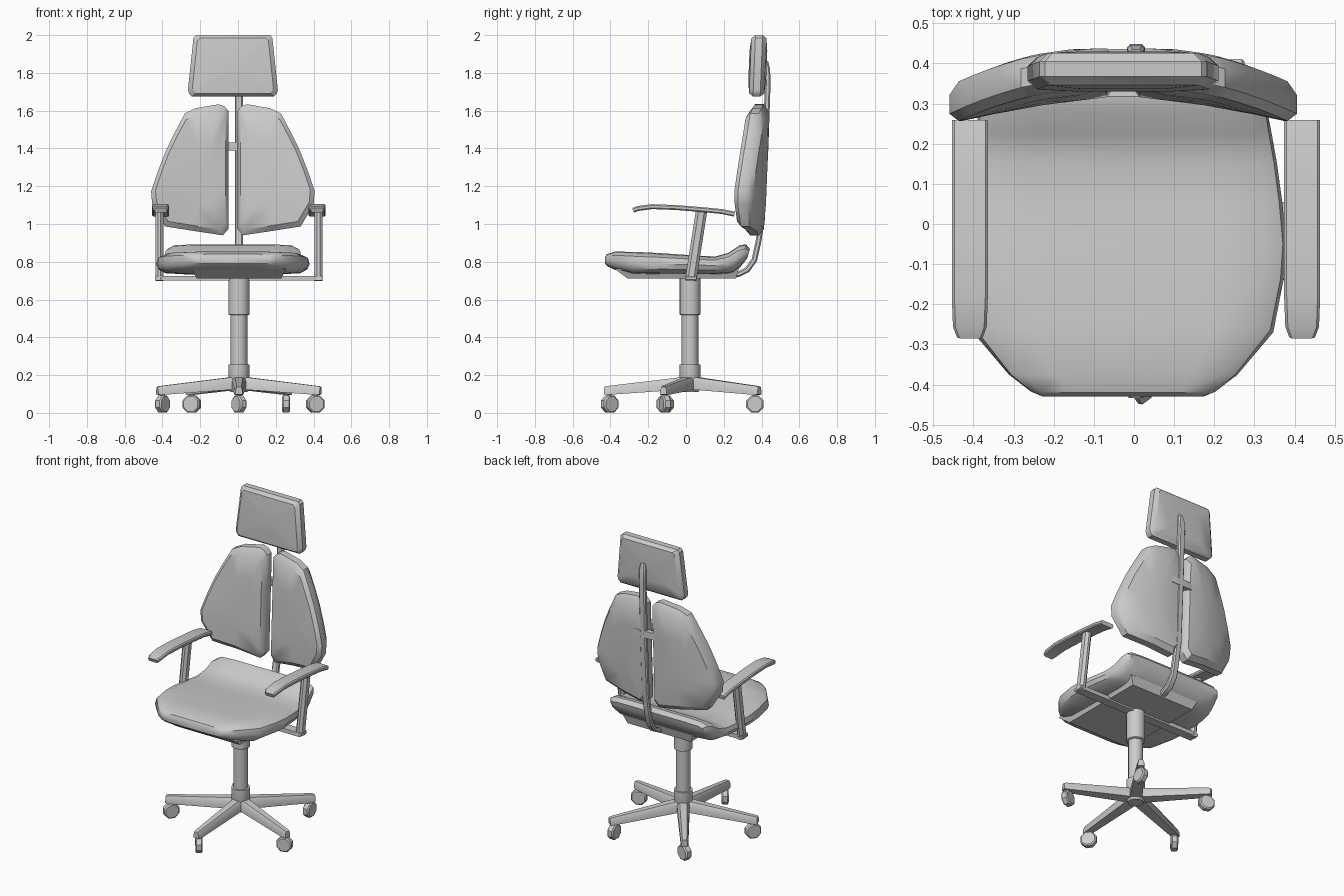
import bpy, bmesh, math
from mathutils import Vector

if "Cube" in bpy.data.objects:
    bpy.data.objects.remove(bpy.data.objects["Cube"])

CX, CB, CY = 0.005, -0.027, 0.021   # frame centre, cushion centre, column y


def loft(name, rings, angle=35):
    """Skin a list of rings; one-point rings close to a tip, others get capped."""
    bm = bmesh.new()
    vs = [[bm.verts.new(p) for p in r] for r in rings]
    for a, b in zip(vs, vs[1:]):
        n = max(len(a), len(b))
        for i in range(n):
            j = (i + 1) % n
            if len(a) == 1:
                bm.faces.new((a[0], b[i], b[j]))
            elif len(b) == 1:
                bm.faces.new((a[i], b[0], a[j]))
            else:
                bm.faces.new((a[i], b[i], b[j], a[j]))
    for r in (vs[0], vs[-1]):
        if len(r) > 2:
            bm.faces.new(r)
    bmesh.ops.recalc_face_normals(bm, faces=bm.faces[:])
    me = bpy.data.meshes.new(name)
    bm.to_mesh(me)
    bm.free()
    me.shade_smooth()
    me.set_sharp_from_angle(angle=math.radians(angle))
    ob = bpy.data.objects.new(name, me)
    bpy.context.collection.objects.link(ob)
    return ob


def strip(name, x, path, widths, thick):
    """Rectangular bar with clipped corners following a (y, z) path."""
    rings = []
    for i, (y, z) in enumerate(path):
        a, b = path[max(i - 1, 0)], path[min(i + 1, len(path) - 1)]
        t = Vector((b[0] - a[0], b[1] - a[1])).normalized()
        w = widths[i] / 2
        h, c = thick / 2, thick * 0.25
        sec = [(-w + c, -h), (w - c, -h), (w, -h + c), (w, h - c),
               (w - c, h), (-w + c, h), (-w, h - c), (-w, -h + c)]
        rings.append([(x + u, y - t.y * v, z + t.x * v) for u, v in sec])
    return loft(name, rings)


def tube(name, prof, n=16):
    """Turned part on the column axis from (radius, z) pairs."""
    return loft(name, [[(CX + r * math.cos(k * math.tau / n), CY + r * math.sin(k * math.tau / n), z)
                        for k in range(n)] for r, z in prof])


def pad(name, outline, centre, half, depth):
    """Cushion: outline in x, z swelling to +-half about the surface y = depth(x, z)."""
    rings = []
    for s, d in ((0, -1), (.5, -1), (.9, -.85), (1, -.4), (1, .4), (.9, .85), (.5, 1), (0, 1)):
        pts = [(centre[0] + (x - centre[0]) * s, centre[1] + (z - centre[1]) * s)
               for x, z in (outline if s else outline[:1])]
        rings.append([(x, depth(x, z) + half * d, z) for x, z in pts])
    return loft(name, rings)


# five-legged base and castors
tube("base_hub", [(.045, .11), (.055, .13), (.055, .255), (.045, .256)])
for k in range(5):
    a = math.radians(-90 + 72 * k)
    d, s = Vector((math.cos(a), math.sin(a), 0)), Vector((-math.sin(a), math.cos(a), 0))
    o = Vector((CX, CY, 0))
    rings = []
    for r, w, zb, zt in ((.0, .04, .125, .195), (.06, .036, .122, .187), (.44, .022, .095, .142), (.455, .018, .098, .138)):
        sec = ((-w, zb), (w, zb), (w, zt - .02), (w * .6, zt), (-w * .6, zt), (-w, zt - .02))
        rings.append([o + d * r + s * u + Vector((0, 0, z)) for u, z in sec])
    loft(f"base_leg_{k}", rings)
    c = o + d * .425
    loft(f"castor_stem_{k}", [[c + Vector((.014 * math.cos(q * math.pi / 3), .014 * math.sin(q * math.pi / 3), z))
                               for q in range(6)] for z in (.06, .11)])
    b = a - math.radians(54)          # castors are all swivelled alike
    ax, rd = Vector((math.cos(b), math.sin(b), 0)), Vector((-math.sin(b), math.cos(b), 0))
    loft(f"castor_wheel_{k}", [[c + ax * t + rd * (r * math.cos((q + .5) * math.pi / 4))
                                + Vector((0, 0, .047 + r * math.sin((q + .5) * math.pi / 4)))
                                for q in range(8)]
                               for t, r in ((-.021, .042), (-.014, .05), (.014, .05), (.021, .042))])

# gas column
tube("column", [(.044, .24), (.044, .54)])
tube("column_sleeve", [(.05, .518), (.056, .522), (.056, .72)])

# seat cushion: sections along y as (top y, top z, bottom y, bottom z, half width)
stations = [(-.430, .820, -.430, .790, .20), (-.420, .840, -.415, .775, .23),
            (-.375, .854, -.375, .757, .285), (-.26, .852, -.28, .735, .374),
            (-.137, .846, -.137, .733, .40), (-.05, .84, -.05, .733, .406),
            (.05, .833, .05, .733, .397), (.155, .828, .15, .733, .383),
            (.225, .848, .215, .735, .371), (.285, .888, .25, .742, .362),
            (.318, .892, .29, .775, .352), (.338, .868, .325, .82, .33)]
half = [(0, 1), (.6, 1), (.88, .96), (.98, .8), (1, .5), (.97, .25), (.88, .06), (.6, 0), (0, 0)]
section = half + [(-u, v) for u, v in half[-2:0:-1]]
loft("seat", [[(CB + w * u, yb + (yt - yb) * v, zb + (zt - zb) * v) for u, v in section]
              for yt, zt, yb, zb, w in stations])

# tray under the seat
loft("seat_tray", [[(CX + w * i, y0 if j < 0 else y1, z) for i, j in ((-1, -1), (1, -1), (1, 1), (-1, 1))]
                   for w, y0, y1, z in ((.25, -.38, .28, .765), (.225, -.31, .265, .711))])

# two backrest pads
outline = [(.022, 1.597), (.045, 1.623), (.075, 1.634), (.197, 1.613), (.254, 1.586), (.310, 1.48),
           (.354, 1.39), (.397, 1.28), (.433, 1.172), (.427, 1.103), (.359, .987), (.20, .962),
           (.053, .94), (.022, .976), (.022, 1.2), (.022, 1.4)]
for sgn, side in ((1, "right"), (-1, "left")):
    pad(f"backrest_{side}", [(CB + sgn * x, z) for x, z in outline], (CB + sgn * .2, 1.25), .058,
        lambda x, z: .374 - .40 * (x - CB) ** 2 + .04 * (z - 1.2))

# headrest
head = [(.195, 2.0), (.209, 1.985), (.238, 1.71), (.232, 1.69), (.217, 1.675)]
pad("headrest", [(CB + x, z) for x, z in head] + [(CB - x, z) for x, z in head[::-1]],
    (CB, 1.835), .047, lambda x, z: .38 + .04 * (z - 1.835))

# spine and its crossbar
spine = [(.20, .728), (.28, .735), (.325, .758), (.362, .81), (.382, .90), (.402, 1.02),
         (.421, 1.4), (.433, 1.75), (.430, 1.82), (.420, 1.86)]
strip("spine", CX, spine, [.044] * 9 + [.034], .03)
loft("spine_crossbar", [[(CX + x, y + dy, 1.41 + dz) for dy, dz in
                         ((-.016, -.022), (.016, -.022), (.016, .022), (-.016, .022))]
                        for x, y in ((-.13, .408), (-.06, .42), (.06, .42), (.13, .408))])

# armrests
strip("arm_crossbar", CX, [(-.003, .713), (.055, .713)], [.89, .89], .026)
for sgn, side in ((1, "right"), (-1, "left")):
    path = [(-.28, 1.072), (-.255, 1.082), (-.18, 1.092), (-.05, 1.087), (.10, 1.075), (.19, 1.066), (.257, 1.052)]
    strip(f"arm_pad_{side}", CX + sgn * .414, path, [.064, .084] + [.09] * 5, .026)
    strip(f"arm_upright_{side}", CX + sgn * .421, [(.025, .702), (.083, 1.075)], [.044, .044], .06)
